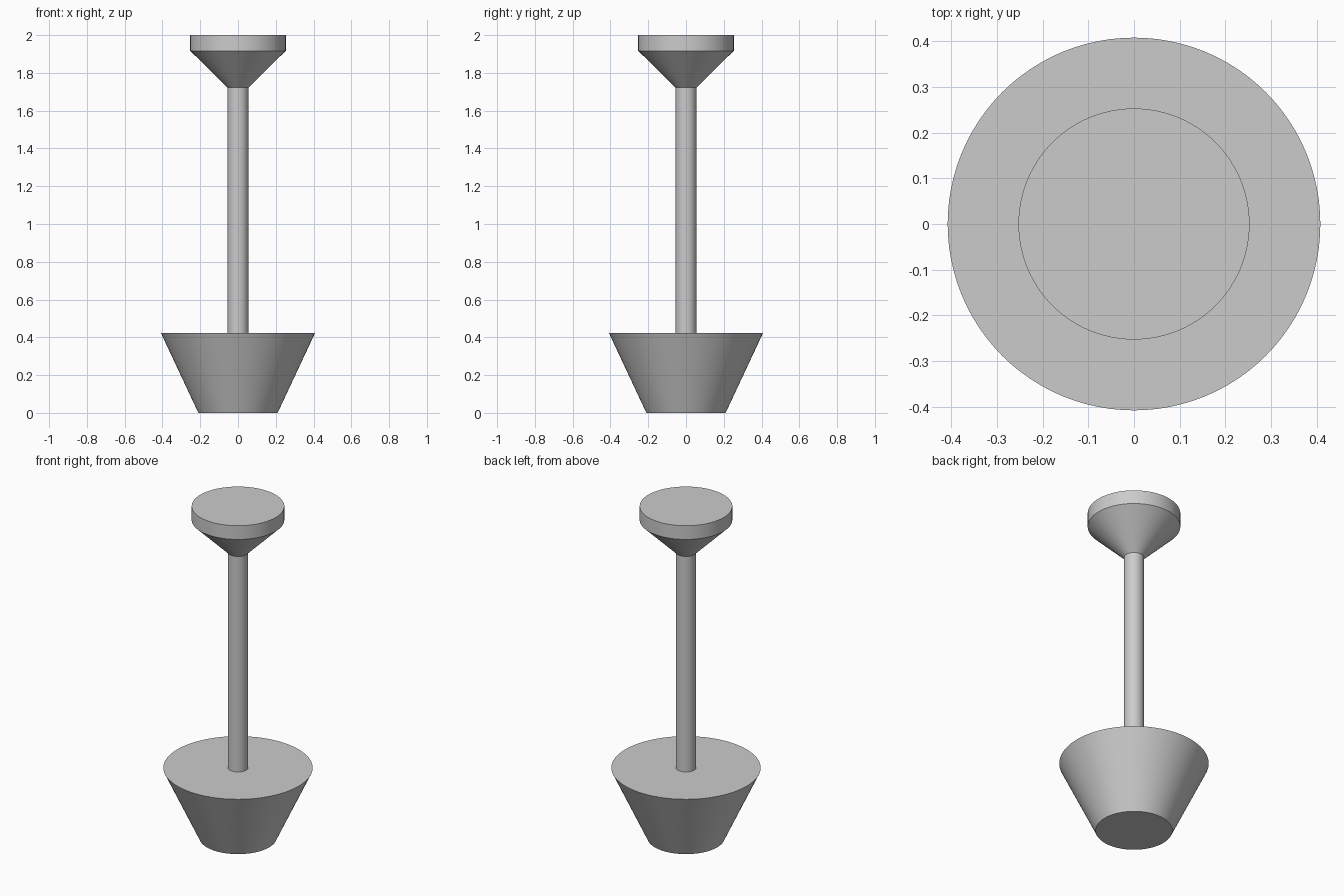
import bpy
import math

cube = bpy.data.objects.get("Cube")
if cube:
    bpy.data.objects.remove(cube, do_unlink=True)

# Single plain grey finish
grey = bpy.data.materials.new("plain_grey")
grey.use_nodes = True
colour = (0.6, 0.6, 0.6, 1.0)
grey.diffuse_color = colour
grey.node_tree.nodes["Principled BSDF"].inputs["Base Color"].default_value = colour


def tapered_part(name, r_bottom, r_top, z_bottom, z_top):
    """Round part on the z axis, tapering from one radius to the other."""
    bpy.ops.mesh.primitive_cone_add(
        vertices=96, radius1=r_bottom, radius2=r_top,
        depth=z_top - z_bottom, location=(0, 0, (z_bottom + z_top) / 2))
    part = bpy.context.object
    part.name = name
    part.data.materials.append(grey)
    bpy.ops.object.shade_smooth_by_angle(angle=math.radians(30))
    return part


STEM = 0.055
RIM = 0.253

# Flared base, slim stem, funnel-shaped neck and flat head
tapered_part("base", 0.21, 0.408, 0.0, 0.423)
tapered_part("stem", STEM, STEM, 0.423, 1.722)
tapered_part("neck", STEM, RIM, 1.722, 1.917)
tapered_part("head", RIM, RIM, 1.917, 2.0)
